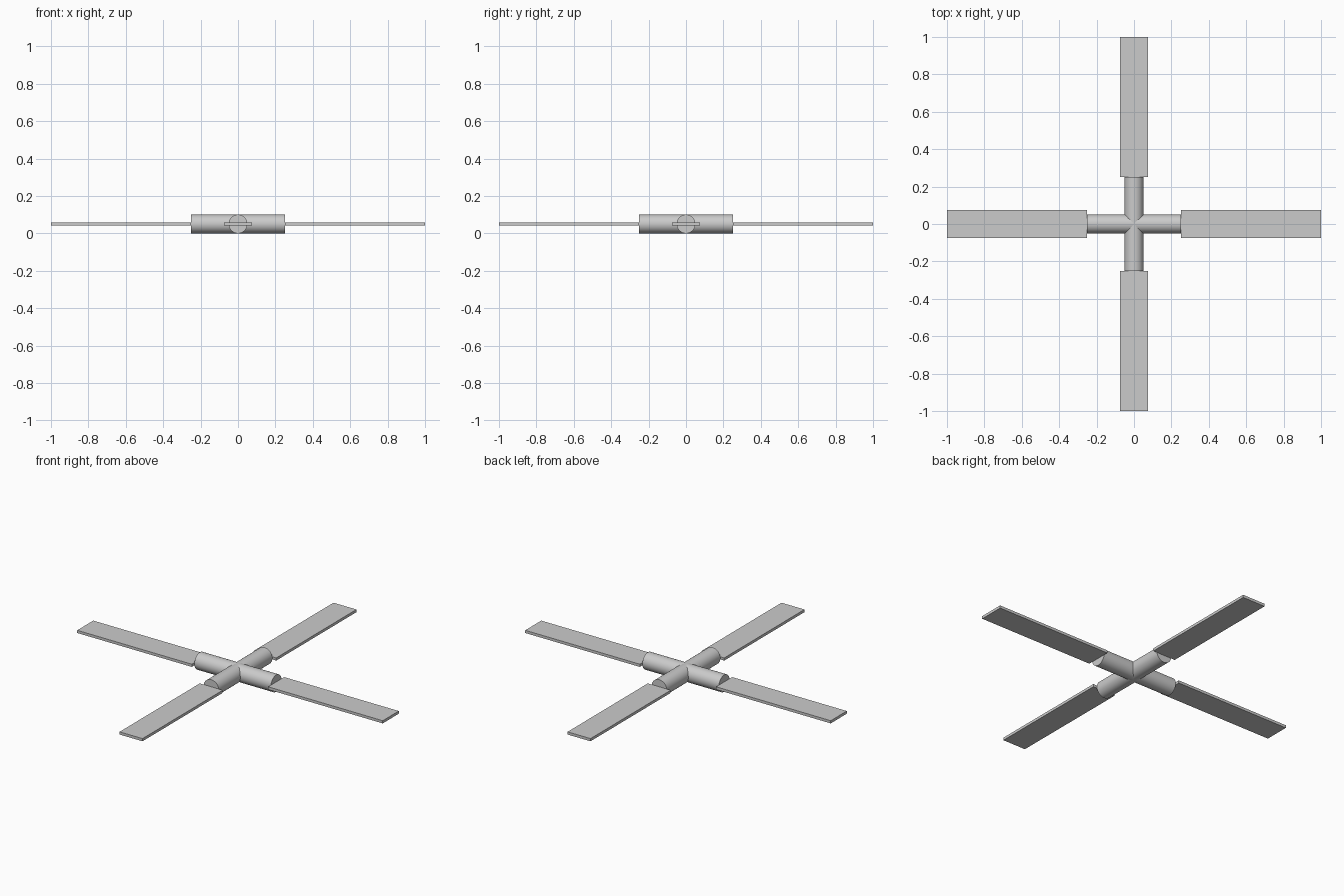
import bpy
import math

cube = bpy.data.objects.get("Cube")
if cube:
    bpy.data.objects.remove(cube, do_unlink=True)

HUB_R, HUB_LEN = 0.05, 0.5
BLADE_LEN, BLADE_W, BLADE_T = 0.75, 0.15, 0.016

# Single plain grey
grey = bpy.data.materials.new("light_grey")
grey.use_nodes = True
colour = (0.6, 0.6, 0.6, 1)
grey.diffuse_color = colour
grey.node_tree.nodes["Principled BSDF"].inputs["Base Color"].default_value = colour


def finish(name):
    obj = bpy.context.object
    obj.name = obj.data.name = name
    obj.data.materials.append(grey)
    return obj


# Two crossed hub tubes
for name, rot in (("hub_tube_x", (0, math.pi / 2, 0)), ("hub_tube_y", (math.pi / 2, 0, 0))):
    bpy.ops.mesh.primitive_cylinder_add(vertices=64, radius=HUB_R, depth=HUB_LEN,
                                        location=(0, 0, HUB_R), rotation=rot)
    finish(name)
    bpy.ops.object.shade_smooth_by_angle(angle=math.radians(30))

# Four flat blades, one butted against each tube end
mid = HUB_LEN / 2 + BLADE_LEN / 2
for i, name in enumerate(("left_blade", "back_blade", "right_blade", "front_blade")):
    a = i * math.pi / 2
    bpy.ops.mesh.primitive_cube_add(size=1, location=(mid * math.cos(a), mid * math.sin(a), HUB_R),
                                    rotation=(0, 0, a))
    blade = finish(name)
    blade.scale = (BLADE_LEN, BLADE_W, BLADE_T)
    bpy.ops.object.transform_apply(location=False, rotation=False, scale=True)
